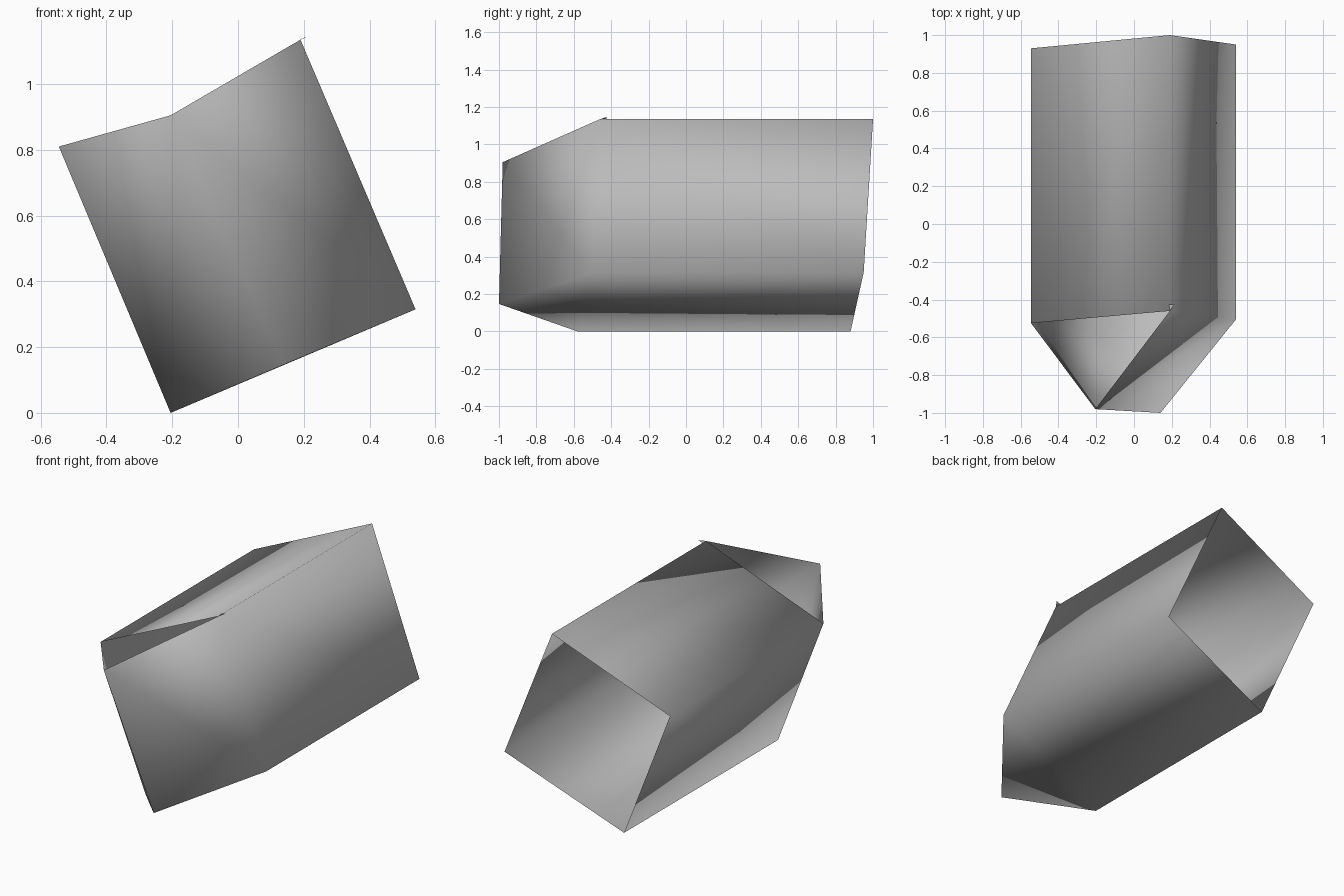
import bpy
import bmesh
from mathutils import Vector

cube = bpy.data.objects.get("Cube")
if cube:
    bpy.data.objects.remove(cube, do_unlink=True)

grey = bpy.data.materials.new("plain grey")
grey.use_nodes = True
tone = (0.5, 0.5, 0.5, 1)
grey.diffuse_color = tone
grey.node_tree.nodes["Principled BSDF"].inputs["Base Color"].default_value = tone


def add_part(name, bm):
    mesh = bpy.data.meshes.new(name)
    bm.to_mesh(mesh)
    bm.free()
    mesh.materials.append(grey)
    for face in mesh.polygons:
        face.use_smooth = True
    part = bpy.data.objects.new(name, mesh)
    bpy.context.collection.objects.link(part)
    return part


# Tilted rectangular section: x, z, front y, back y of each long edge
section = [
    (-0.545, 0.81, -0.525, 0.93),   # upper right
    (0.19, 1.135, -0.46, 1.0),      # top
    (0.54, 0.315, -0.505, 0.95),    # lower left
    (-0.205, 0.0, -0.58, 0.88),     # bottom
]
bm = bmesh.new()
front = [bm.verts.new((x, y, z)) for x, z, y, _ in section]
back = [bm.verts.new((x, y, z)) for x, z, _, y in section]

# Four long walls, open at the back
for i in range(4):
    j = (i + 1) % 4
    bm.faces.new((front[i], back[i], back[j], front[j]))

# Wedge nose, open between its upper tip and the top wall
upper, top, lower, bottom = front
tip = bm.verts.new((-0.205, -0.98, 0.905))
toe = bm.verts.new((0.14, -1.0, 0.147))
for tri in ((upper, tip, bottom), (tip, toe, bottom), (tip, top, lower),
            (tip, lower, toe), (bottom, toe, lower)):
    bm.faces.new(tri)
bmesh.ops.recalc_face_normals(bm, faces=bm.faces)
# Turn the walls outward if the open shell came out reversed
bm.normal_update()
roof = max(bm.faces, key=lambda f: f.calc_center_median().z)
if roof.normal.dot(Vector((0, 0, 1))) < 0:
    bmesh.ops.reverse_faces(bm, faces=bm.faces)
add_part("open_shell", bm)

# Tiny raised flap at the top front corner
bm = bmesh.new()
flap = [bm.verts.new(p) for p in ((0.19, -0.46, 1.135), (0.215, -0.425, 1.146),
                                  (0.185, -0.425, 1.135))]
bm.faces.new(flap)
add_part("corner_flap", bm)
